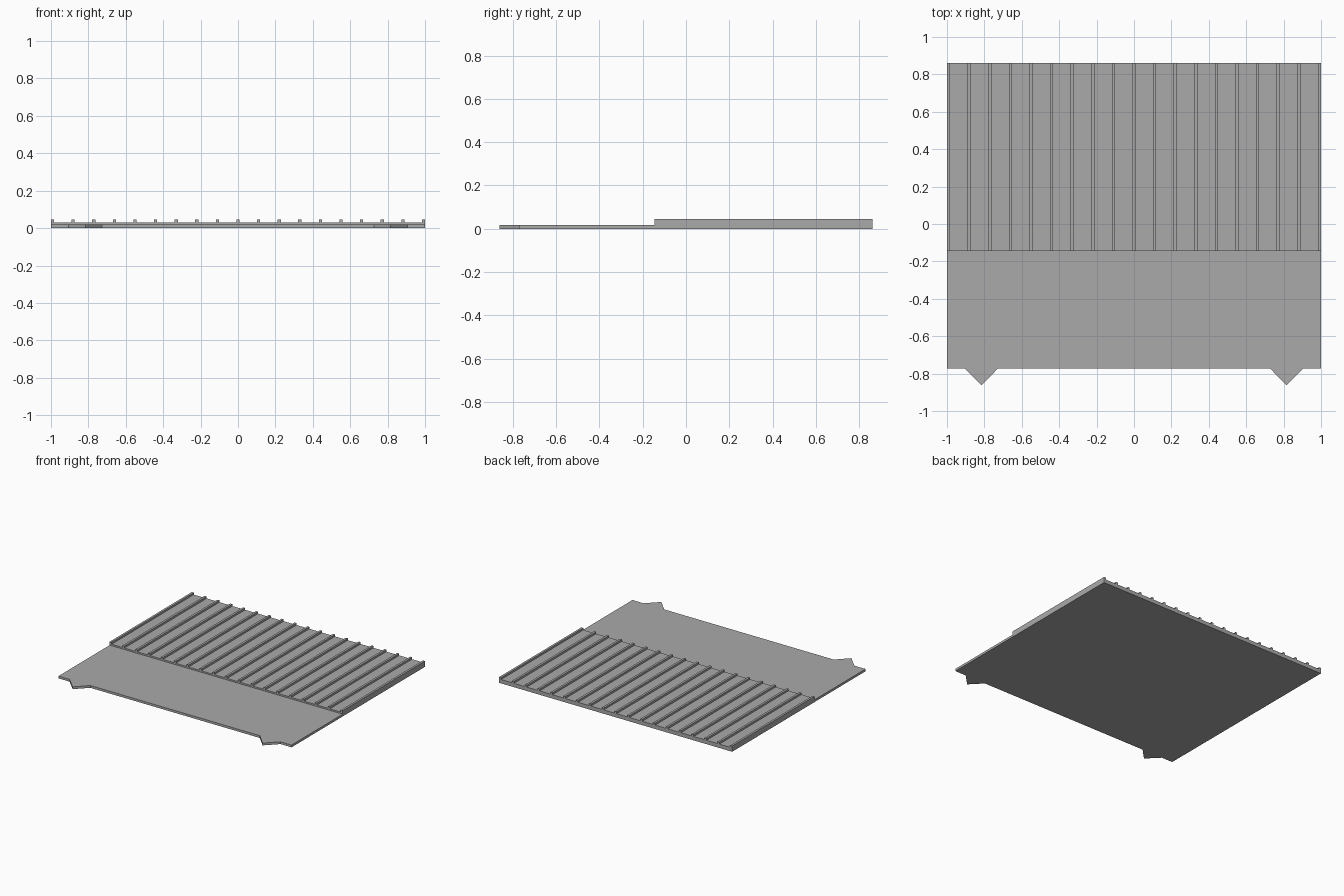
import bpy
import bmesh

if "Cube" in bpy.data.objects:
    bpy.data.objects.remove(bpy.data.objects["Cube"], do_unlink=True)

# Single grey material
GREY = (0.4, 0.4, 0.4, 1)
grey = bpy.data.materials.new("plain grey")
grey.use_nodes = True
grey.diffuse_color = GREY
grey.node_tree.nodes["Principled BSDF"].inputs["Base Color"].default_value = GREY


def prism(name, outline, bottom, top):
    """Extrude a flat outline upwards into a solid."""
    bm = bmesh.new()
    face = bm.faces.new([bm.verts.new((x, y, bottom)) for x, y in outline])
    result = bmesh.ops.extrude_face_region(bm, geom=[face])
    for v in result["geom"]:
        if isinstance(v, bmesh.types.BMVert):
            v.co.z = top
    bmesh.ops.recalc_face_normals(bm, faces=bm.faces)
    mesh = bpy.data.meshes.new(name)
    bm.to_mesh(mesh)
    bm.free()
    mesh.materials.append(grey)
    obj = bpy.data.objects.new(name, mesh)
    bpy.context.collection.objects.link(obj)
    return obj


def rectangle(x0, x1, y0, y1):
    return [(x0, y0), (x1, y0), (x1, y1), (x0, y1)]


BACK, STEP, FRONT, TIP = 0.862, -0.145, -0.772, -0.862
PLATE_TOP, DECK_TOP, RIB_TOP = 0.018, 0.03, 0.045

# Base plate with two pointed tabs on the front edge
right_half = [(1, BACK), (1, FRONT), (0.905, FRONT), (0.815, TIP), (0.727, FRONT)]
left_half = [(-x, y) for x, y in reversed(right_half)]
prism("base_plate", right_half + left_half, 0, PLATE_TOP)

# Raised deck over the rear part
prism("raised_deck", rectangle(-1, 1, STEP, BACK), PLATE_TOP, DECK_TOP)

# Evenly spaced ribs running front to back
RIBS, WIDTH = 19, 0.017
for i in range(RIBS):
    x = -1 + i * (2 - WIDTH) / (RIBS - 1)
    prism(f"rib_{i + 1}", rectangle(x, x + WIDTH, STEP, BACK), DECK_TOP, RIB_TOP)
